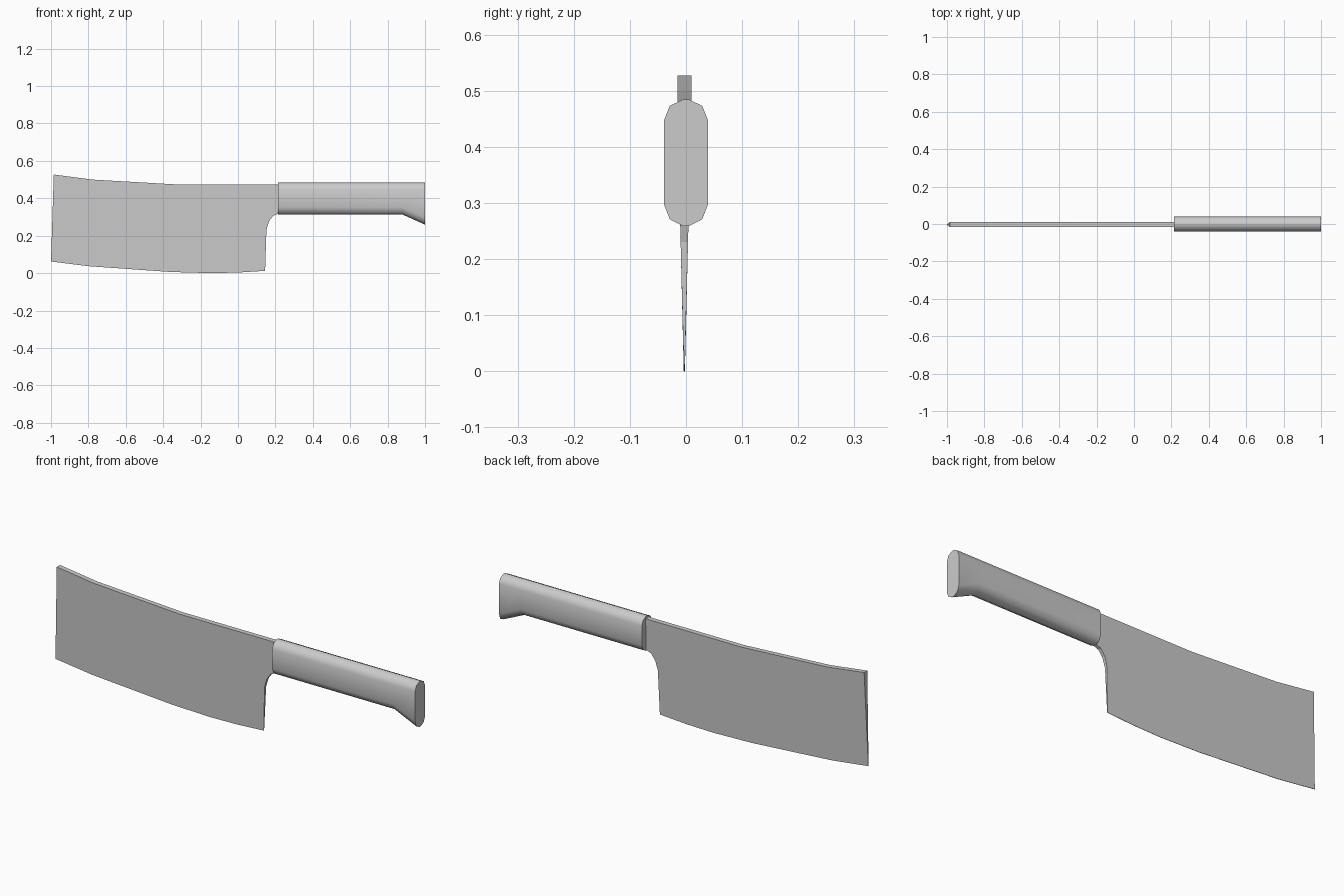
import bpy, bmesh, math

cube = bpy.data.objects.get("Cube")
if cube:
    bpy.data.objects.remove(cube)

# One plain steel grey for the whole knife
steel = bpy.data.materials.new("steel_grey")
steel.use_nodes = True
GREY = (0.6, 0.6, 0.6, 1)
steel.diffuse_color = GREY
steel.node_tree.nodes["Principled BSDF"].inputs["Base Color"].default_value = GREY


def loft(name, rings):
    """Skin a list of equal closed rings and cap both ends."""
    bm = bmesh.new()
    loops = [[bm.verts.new(p) for p in ring] for ring in rings]
    n = len(loops[0])
    for a, b in zip(loops, loops[1:]):
        for i in range(n):
            j = (i + 1) % n
            bm.faces.new((a[i], a[j], b[j], b[i]))
    bm.faces.new(loops[0])
    bm.faces.new(loops[-1])
    bmesh.ops.recalc_face_normals(bm, faces=bm.faces)
    mesh = bpy.data.meshes.new(name)
    bm.to_mesh(mesh)
    bm.free()
    obj = bpy.data.objects.new(name, mesh)
    bpy.context.collection.objects.link(obj)
    mesh.materials.append(steel)
    return obj


# Blade: wedge sections from tip to heel, thick spine and thin edge
SPINE_HALF, EDGE_HALF, BLADE_Y = 0.0125, 0.001, -0.003
# spine x, spine z, lower x, lower z
columns = [
    (-0.985, 0.527, -1, 0.062),
    (-0.78, 0.5, -0.8, 0.037),
    (-0.31, 0.473, -0.36, 0.006),
    (-0.1, 0.473, -0.15, 0),
    (0.0, 0.473, 0.0, 0.003),
    (0.145, 0.473, 0.145, 0.012),
    (0.152, 0.473, 0.152, 0.23),
    (0.165, 0.473, 0.165, 0.275),
    (0.187, 0.473, 0.187, 0.306),
    (0.225, 0.473, 0.225, 0.322),
]


def blade_section(xt, zt, xb, zb):
    heel = zb / zt if xb > 0.15 else 0
    low = EDGE_HALF + (SPINE_HALF - EDGE_HALF) * heel
    return [(xt, BLADE_Y - SPINE_HALF, zt), (xt, BLADE_Y + SPINE_HALF, zt),
            (xb, BLADE_Y + low, zb), (xb, BLADE_Y - low, zb)]


loft("blade", [blade_section(*c) for c in columns])


# Handle: rounded slab sections, flaring downward at the butt
def handle_section(x, bottom, top=0.484):
    right = [(0.006, top), (0.029, top - 0.011), (0.039, top - 0.036),
             (0.039, bottom + 0.038), (0.029, bottom + 0.012), (0.006, bottom)]
    left = [(-y, z) for y, z in reversed(right)]
    return [(x, y, z) for y, z in right + left]


handle = loft("handle", [handle_section(0.215, 0.313),
                         handle_section(0.88, 0.313),
                         handle_section(1, 0.259)])

# Smooth sides with crisp end caps
bpy.ops.object.select_all(action='DESELECT')
handle.select_set(True)
bpy.context.view_layer.objects.active = handle
bpy.ops.object.shade_smooth_by_angle(angle=math.radians(50))
